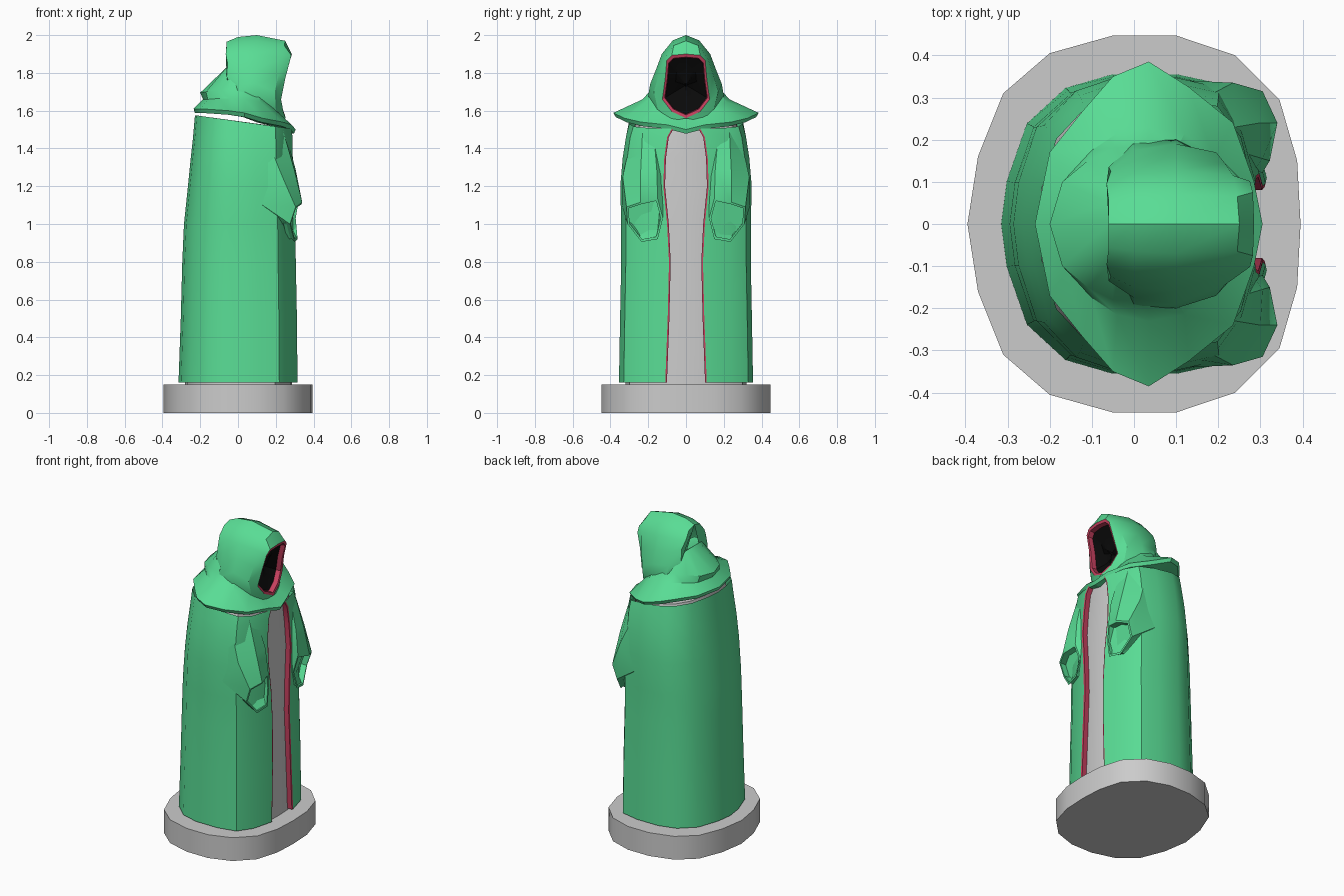
import bpy, bmesh

def material(name, rgb):
    m = bpy.data.materials.new(name)
    m.diffuse_color = (*rgb, 1)
    return m

GREEN = material("cloth_green", (0.10, 0.72, 0.30))
PINK = material("trim_red", (0.55, 0.05, 0.11))
BLACK = material("shadow_black", (0.003, 0.003, 0.003))

def loft(name, rings, mat=None, wrap=False, cap_first=False, cap_last=False, angle=32):
    """Skin rings of points given for +y and mirror them to -y."""
    bm = bmesh.new()
    for s in (1, -1):
        grid = [[bm.verts.new((x, s * y, z)) for x, y, z in r] for r in rings]
        n = len(rings[0])
        for a, b in zip(grid, grid[1:]):
            for i in range(n if wrap else n - 1):
                j = (i + 1) % n
                bm.faces.new((a[i], a[j], b[j], b[i])[::s])
        if cap_first:
            bm.faces.new(grid[0][::-s])
        if cap_last:
            bm.faces.new(grid[-1][::s])
    bmesh.ops.remove_doubles(bm, verts=bm.verts, dist=0.0005)
    bmesh.ops.recalc_face_normals(bm, faces=bm.faces)
    mesh = bpy.data.meshes.new(name)
    bm.to_mesh(mesh)
    bm.free()
    ob = bpy.data.objects.new(name, mesh)
    bpy.context.collection.objects.link(ob)
    if mat:
        mesh.materials.append(mat)
    bpy.ops.object.select_all(action='DESELECT')
    bpy.context.view_layer.objects.active = ob
    ob.select_set(True)
    bpy.ops.object.shade_smooth_by_angle(angle=angle * 3.14159 / 180)
    return ob

# Base
base = [(-.395, 0), (-.37, .16), (-.31, .31), (-.2, .405), (-.05, .447), (.1, .447),
        (.24, .4), (.345, .295), (.387, .15), (.395, 0)]
loft("base", [[(x, y, z) for x, y in base] for z in (0, .15)], None,
     cap_first=True, cap_last=True)

# Robe: one section fitted to (z, back x, front x, half width, half gap)
section = [(-.31, 0), (-.297, .1), (-.25, .235), (-.16, .318), (-.05, .35), (.1, .35),
           (.215, .325), (.275, .24), (.31, .11)]
levels = [(.16, .315, .315, .355, .11), (.5, .303, .312, .349, .097),
          (.8, .295, .306, .343, .09), (1.0, .286, .303, .343, .1),
          (1.2, .265, .297, .348, .12), (1.35, .25, .29, .335, .115),
          (1.46, .238, .288, .318, .1), (1.53, .228, .285, .3, .075)]

def robe_ring(level, inset=0.0):
    z, back, front, half, gap = level
    ring = []
    for i, (x, y) in enumerate(section):
        px = x * (back - inset) / .31 if x < 0 else x * (front - inset) / .31
        py = gap if i == len(section) - 1 else y * (half - inset) / .35
        tilt = -.14 * (px - .1) if z > 1.5 else 0
        ring.append((px, py, z + tilt))
    return ring

loft("robe", [robe_ring(l) for l in levels], GREEN)
body_levels = [(.15,) + levels[0][1:]] + levels[1:]
loft("body", [robe_ring(l, .034) + [(l[2] - .03, 0, l[0] - (.02 if l[0] > 1.5 else 0))]
              for l in body_levels], None, cap_first=True, cap_last=True)

# Red trim down both robe edges
trim = []
for l in levels:
    x, y, z = robe_ring(l)[-1]
    trim.append([(x, y, z), (x - .002, y - .009, z), (x - .04, y - .009, z)])
loft("robe_trim", trim, PINK)

# Sleeves, opening to the wearer's front with a recessed cuff
shoulder = [(.24, .15, 1.44), (.255, .17, 1.47), (.24, .23, 1.49), (.15, .29, 1.46),
            (.08, .31, 1.40), (.15, .25, 1.34), (.22, .17, 1.36)]
elbow = [(.285, .125, 1.24), (.305, .155, 1.29), (.30, .24, 1.28), (.235, .335, 1.25),
         (.13, .34, 1.1), (.21, .26, 1.0), (.25, .15, 1.05)]
cuff = [(.305, .122, 1.03), (.322, .15, 1.135), (.34, .24, 1.115), (.305, .315, 1.09),
        (.275, .31, 1.0), (.30, .235, .905), (.315, .15, .92)]
mid = tuple(sum(c) / len(cuff) for c in zip(*cuff))
inner = [tuple(p + (m - p) * .12 for p, m in zip(v, mid)) for v in cuff]
deep = [(x - .04, y, z) for x, y, z in inner]
loft("sleeves", [shoulder, elbow, cuff, inner, deep], GREEN, wrap=True,
     cap_first=True, cap_last=True)

# Shoulder cape and the folded cowl behind the neck
edge = [(-.235, 0, 1.61), (-.2, .17, 1.61), (-.12, .27, 1.605), (-.05, .35, 1.6),
        (.035, .385, 1.588), (.13, .325, 1.56), (.235, .24, 1.54), (.285, .1, 1.525),
        (.305, 0, 1.5)]
neck = [(-.185, 0, 1.66), (-.16, .11, 1.66), (-.1, .175, 1.665), (-.04, .215, 1.665),
        (.035, .23, 1.66), (.12, .215, 1.645), (.19, .155, 1.61), (.225, .08, 1.565),
        (.245, 0, 1.55)]
fold = [(-.2, 0, 1.695), (-.17, .1, 1.70), (-.11, .15, 1.71), (-.05, .18, 1.715),
        (.035, .185, 1.71), (.1, .175, 1.70), (.15, .13, 1.66), (.17, .06, 1.62),
        (.18, 0, 1.6)]
crown = [(-.06, 0, 1.83), (-.06, .05, 1.83), (-.05, .09, 1.82), (-.03, .11, 1.82),
         (.02, .12, 1.82), (.06, .11, 1.8), (.1, .08, 1.76), (.12, .04, 1.72), (.13, 0, 1.7)]
hem = [(x * .97, y * .965, z - .022) for x, y, z in edge]
under = [(x * .8, y * .7, z) for x, y, z in hem]
loft("cape", [under, hem, edge, neck, fold, crown], GREEN, cap_last=True)

# Hood: arches from the back to the face opening, each from crown to chin
rim = [(.285, 0, 1.9), (.282, .075, 1.893), (.275, .102, 1.865), (.25, .11, 1.77),
       (.228, .125, 1.66), (.24, .075, 1.595), (.252, 0, 1.56)]
back = [(-.06, 0, 1.965), (-.06, .055, 1.95), (-.065, .095, 1.9), (-.055, .125, 1.85),
        (-.06, .135, 1.78), (-.03, .15, 1.72), (-.03, .15, 1.6)]
rear = [(.0, 0, 1.99), (.0, .065, 1.965), (0, .12, 1.9), (0, .15, 1.83),
        (.0, .175, 1.75), (.0, .195, 1.69), (.0, .19, 1.6)]
top = [(.1, 0, 2.0), (.1, .07, 1.972), (.1, .128, 1.9), (.1, .158, 1.82),
       (.1, .19, 1.74), (.1, .2, 1.68), (.1, .19, 1.58)]
brow = [(.25, 0, 1.97), (.245, .065, 1.945), (.235, .115, 1.88), (.215, .145, 1.79),
        (.195, .17, 1.7), (.2, .15, 1.61), (.23, .08, 1.545)]
loft("hood", [back, rear, top, brow, rim], GREEN, cap_first=True)

# Red lining of the face opening and the dark hollow
def shrink(k, dx):
    return [(x - dx, y * k, 1.735 + (z - 1.735) * k) for x, y, z in rim]

lining = shrink(.9, .004)
hollow = shrink(.88, .035)
loft("hood_lining", [rim, lining, hollow], PINK)
loft("face_shadow", [hollow, shrink(.5, .07), shrink(.05, .08)], BLACK, cap_last=True)
